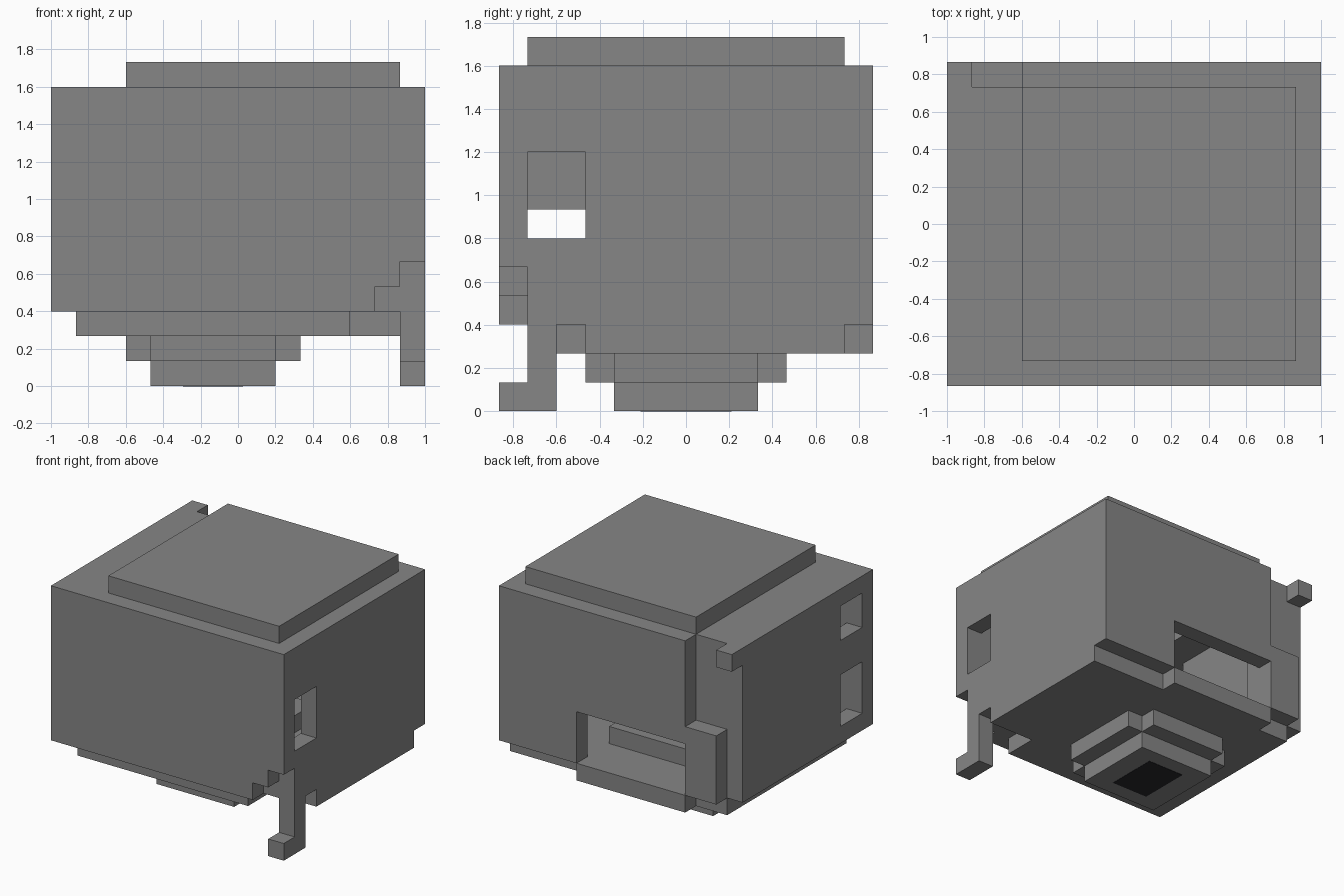
import bpy, bmesh
from mathutils import Vector

if "Cube" in bpy.data.objects:
    bpy.data.objects.remove(bpy.data.objects["Cube"], do_unlink=True)

U = 2 / 15                       # edge of one cubic block
ORIGIN = Vector((-7.5, -6.5, 0))


def material(name, colour):
    m = bpy.data.materials.new(name)
    m.use_nodes = True
    m.diffuse_color = colour
    m.node_tree.nodes["Principled BSDF"].inputs["Base Color"].default_value = colour
    return m


grey = material("mid grey", (0.24, 0.24, 0.24, 1))
black = material("near black", (0.02, 0.02, 0.025, 1))


def box(x, y, z):
    """Set of block cells in the given half-open ranges."""
    return {(i, j, k) for i in range(*x) for j in range(*y) for k in range(*z)}


parts = {}

# Hollow body shell, open below
shell = box((0, 15), (0, 13), (3, 12)) - box((1, 14), (1, 12), (3, 11))
shell -= box((3, 14), (1, 12), (11, 12))
# Windows: one on the +x side, two on the -x side
shell -= box((14, 15), (1, 3), (6, 9))
shell -= box((0, 1), (1, 3), (4, 7)) | box((0, 1), (1, 3), (9, 11))
# Wide opening low in the back wall
shell -= box((3, 10), (12, 13), (3, 6))
# Stepped cut at the lower front corner, with the wall behind it
shell -= box((14, 15), (0, 1), (3, 5)) | box((13, 14), (0, 1), (3, 4))
shell |= box((12, 14), (1, 3), (3, 4)) | box((13, 14), (1, 2), (4, 5))
# Cut back corner with a recessed wall
shell -= box((0, 3), (12, 13), (3, 12))
shell |= box((0, 3), (11, 12), (3, 12))
parts["body_shell"] = shell
parts["corner_stub"] = box((0, 1), (12, 13), (11, 12))
parts["back_corner_block"] = box((1, 3), (12, 13), (3, 7))

# Roof and floor
parts["roof_plate"] = box((3, 14), (1, 12), (12, 13))
parts["floor_plate"] = box((1, 12), (1, 12), (2, 3)) | box((12, 15), (3, 12), (2, 3))
parts["back_sill"] = box((3, 10), (12, 13), (2, 3))
parts["inner_platform"] = box((3, 10), (3, 10), (3, 4))

# Stepped base
parts["base_upper"] = box((3, 10), (4, 9), (1, 2)) | box((4, 9), (3, 10), (1, 2))
parts["base_lower"] = box((4, 9), (4, 9), (0, 1))

# Single hanging leg
parts["leg"] = box((14, 15), (1, 2), (0, 3))
parts["foot"] = box((14, 15), (0, 1), (0, 1))

solid = set().union(*parts.values())


def build(name, cells):
    """Mesh the outer skin of the cells, leaving out faces between blocks."""
    bm = bmesh.new()
    for c in sorted(cells):
        for axis in range(3):
            for side in (0, 1):
                n = list(c)
                n[axis] += 2 * side - 1
                if tuple(n) in solid:
                    continue
                a, b = (axis + 1) % 3, (axis + 2) % 3
                corners = []
                for da, db in ((0, 0), (1, 0), (1, 1), (0, 1)):
                    p = Vector(c)
                    p[axis] += side
                    p[a] += da
                    p[b] += db
                    corners.append(bm.verts.new((p + ORIGIN) * U))
                bm.faces.new(corners if side else corners[::-1])
    bmesh.ops.remove_doubles(bm, verts=bm.verts, dist=U / 100)
    bmesh.ops.dissolve_limit(bm, angle_limit=0.01, verts=bm.verts, edges=bm.edges)
    mesh = bpy.data.meshes.new(name)
    bm.to_mesh(mesh)
    bm.free()
    mesh.materials.append(grey)
    bpy.context.collection.objects.link(bpy.data.objects.new(name, mesh))


for name, cells in parts.items():
    build(name, cells)

# Thin dark plate under the base
bpy.ops.mesh.primitive_cube_add(size=1, location=(-U, 0, 0))
plate = bpy.context.object
plate.name = "bottom_plate"
plate.scale = (0.32, 0.42, 0.004)
plate.data.materials.append(black)
